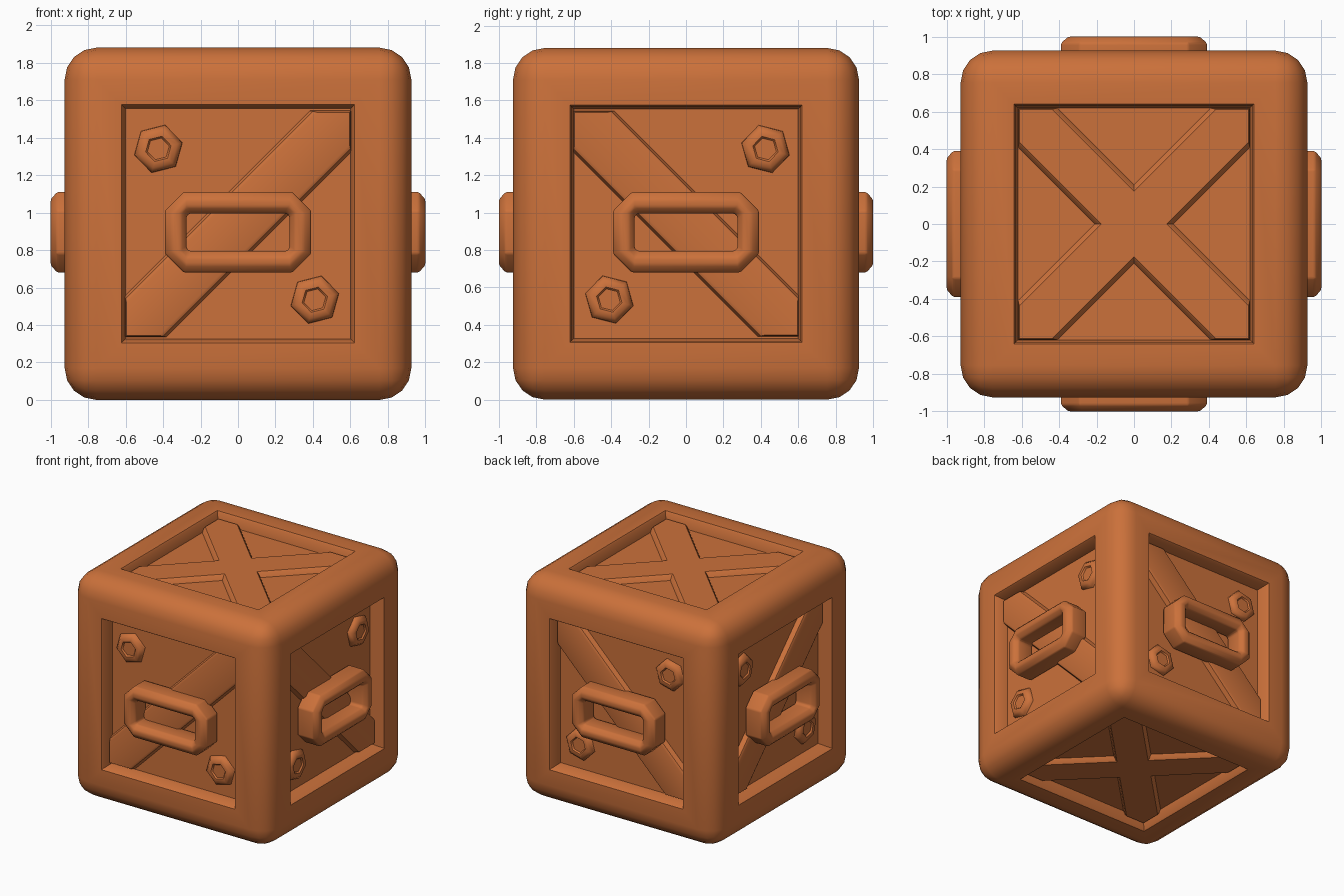
import bpy, bmesh, math
from mathutils import Matrix, Vector

if "Cube" in bpy.data.objects:
    bpy.data.objects.remove(bpy.data.objects["Cube"])

CENTRE = Vector((0, 0, 0.94))
SIDE, CAP = 0.925, 0.94          # half width and half height of the crate body

mat = bpy.data.materials.new("orange brown wood")
mat.diffuse_color = (0.60, 0.165, 0.043, 1)
mat.use_nodes = True
mat.node_tree.nodes["Principled BSDF"].inputs["Base Color"].default_value = mat.diffuse_color


def finish(bm, name, matrix=None, bevel=0.0, angle=35):
    """Turn a bmesh into a named, coloured and softly shaded object."""
    bmesh.ops.recalc_face_normals(bm, faces=bm.faces)
    me = bpy.data.meshes.new(name)
    bm.to_mesh(me)
    bm.free()
    ob = bpy.data.objects.new(name, me)
    bpy.context.collection.objects.link(ob)
    me.materials.append(mat)
    if matrix:
        ob.matrix_world = matrix
    if bevel:
        m = ob.modifiers.new("soft edges", 'BEVEL')
        m.width, m.segments, m.limit_method = bevel, 2, 'ANGLE'
    bpy.ops.object.select_all(action='DESELECT')
    ob.select_set(True)
    bpy.context.view_layer.objects.active = ob
    bpy.ops.object.shade_smooth_by_angle(angle=math.radians(angle))
    return ob


def loft(loops, closed=False):
    """Skin equal-length point loops; cap the ends, or join last to first."""
    bm = bmesh.new()
    rings = [[bm.verts.new(p) for p in lp] for lp in loops]
    pairs = list(zip(rings, rings[1:])) + ([(rings[-1], rings[0])] if closed else [])
    for a, b in pairs:
        for i in range(len(a)):
            j = (i + 1) % len(a)
            bm.faces.new((a[i], a[j], b[j], b[i]))
    if not closed:
        bm.faces.new(rings[0])
        bm.faces.new(rings[-1])
    return bm


def chamfered(hw, hh, c, w):
    """Rectangle with cut corners at height w."""
    return [(hw, hh - c, w), (hw - c, hh, w), (c - hw, hh, w), (-hw, hh - c, w),
            (-hw, c - hh, w), (c - hw, -hh, w), (hw - c, -hh, w), (hw, c - hh, w)]


def strip(r, k, s, w):
    """Diagonal band of a square; s = 1 rises to the right, -1 falls."""
    pts = [(r, r), (r - k, r), (-r, k - r), (-r, -r), (k - r, -r), (r, r - k)]
    return [(s * u, v, w) for u, v in pts]


def polygon(u, v, r, n, w, turn):
    return [(u + r * math.cos(turn + i * math.tau / n),
             v + r * math.sin(turn + i * math.tau / n), w) for i in range(n)]


def face_matrix(u, v):
    """Local x = right, y = up, z = outward on one crate face."""
    u, v = Vector(u), Vector(v)
    m = Matrix((u, v, u.cross(v))).transposed().to_4x4()
    m.translation = CENTRE
    return m


# Crate body: rounded box with a sunken panel on each of the six faces
bm = bmesh.new()
bmesh.ops.create_cube(bm, size=2)
bmesh.ops.scale(bm, vec=(SIDE, SIDE, CAP), verts=bm.verts)
bmesh.ops.bevel(bm, geom=bm.edges[:], offset=0.17, offset_type='OFFSET',
                segments=4, profile=0.5, affect='EDGES')
panels = sorted(bm.faces, key=lambda f: -f.calc_area())[:6]
flat = [f for f in panels if abs(f.normal.z) > 0.5]
upright = [f for f in panels if abs(f.normal.z) < 0.5]
for group, border, depth in ((upright, 0.143, 0.105), (flat, 0.117, 0.08)):
    bmesh.ops.inset_individual(bm, faces=group, thickness=border)
    bmesh.ops.inset_individual(bm, faces=group, thickness=0.012, depth=-0.012)
    bmesh.ops.inset_individual(bm, faces=group, thickness=0.02, depth=-depth)
    # shift the panel area to its true half width
bm.normal_update()
for f in panels:
    half = 0.60 if f in upright else 0.62
    n = f.normal
    edge_set = {v for g in {g for e in f.edges for g in e.link_faces} for v in g.verts}
    edge_set |= {v for w in list(edge_set) for e in w.link_edges for v in e.verts
                 if abs(abs(v.co.dot(n)) - (SIDE if f in upright else CAP)) < 0.001
                 and max(abs(c) for i, c in enumerate(v.co) if abs(n[i]) < 0.5) < 0.70}
    now = max(abs(v.co[i]) for v in f.verts for i in range(2) if abs(n[i]) < 0.5)
    for v in edge_set:
        for i in range(3):
            if abs(n[i]) < 0.5:
                v.co[i] *= half / now
finish(bm, "crate_body", Matrix.Translation(CENTRE), angle=40)

# Four sides: diagonal brace, handle ring and two bolts
sides = {
    "front": ((1, 0, 0), 1), "left": ((0, -1, 0), 1),
    "right": ((0, 1, 0), -1), "back": ((-1, 0, 0), -1),
}
for name, (u, s) in sides.items():
    m = face_matrix(u, (0, 0, 1))
    finish(loft([strip(0.605, 0.23, s, 0.79), strip(0.60, 0.20, s, 0.845),
                 strip(0.595, 0.175, s, 0.855)]), name + "_brace", m)

    ring = [chamfered(0.39, 0.215, 0.10, 0.825), chamfered(0.39, 0.215, 0.10, 0.965),
            chamfered(0.35, 0.175, 0.075, 1.0), chamfered(0.305, 0.135, 0.03, 1.0),
            chamfered(0.275, 0.10, 0.015, 0.965), chamfered(0.275, 0.10, 0.015, 0.825)]
    ob = finish(loft(ring, closed=True), name + "_handle", m, bevel=0.012, angle=50)
    ob.data.transform(Matrix.Translation((0, -0.045, 0)))

    for e, (a, b) in {"upper": (-0.425, 0.40), "lower": (0.41, -0.405)}.items():
        cap = [polygon(s * a, b, r, 6, w, 0.25 * s)
               for r, w in ((0.135, 0.79), (0.13, 0.825), (0.105, 0.85), (0.07, 0.85),
                            (0.06, 0.838))]
        finish(loft(cap), f"{name}_{e}_bolt", m, angle=50)

# Top and bottom: crossed braces
for name, v in (("top", (0, 1, 0)), ("bottom", (0, -1, 0))):
    m = face_matrix((1, 0, 0), v)
    for s, word in ((1, "rising"), (-1, "falling")):
        finish(loft([strip(0.62, 0.22, s, 0.83), strip(0.615, 0.19, s, 0.88),
                     strip(0.61, 0.175, s, 0.89)]), f"{name}_{word}_brace", m)
